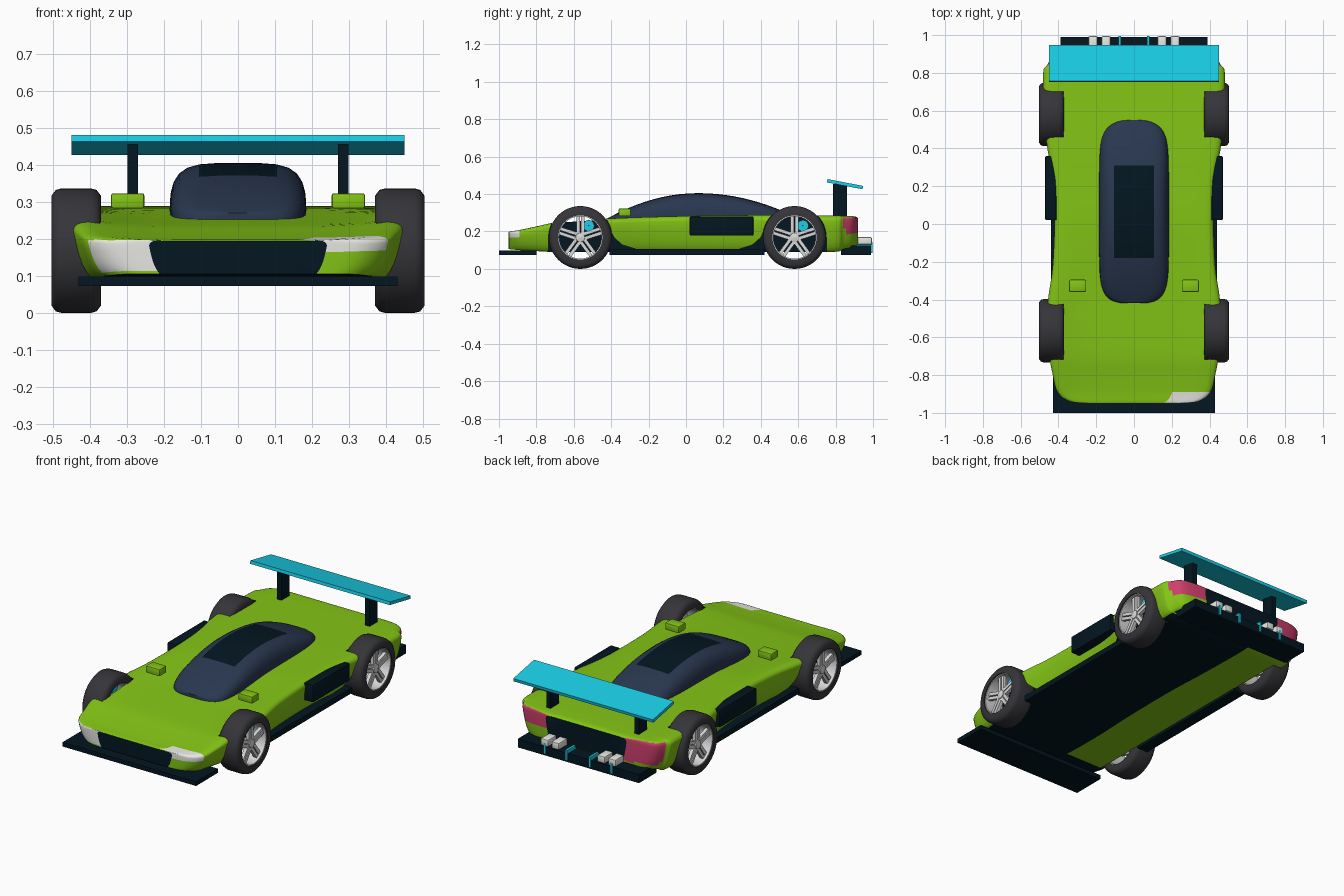
import bpy, bmesh, math
from mathutils import Matrix, Vector

if "Cube" in bpy.data.objects:
    bpy.data.objects.remove(bpy.data.objects["Cube"])


def material(name, r, g, b):
    m = bpy.data.materials.new(name)
    m.use_nodes = True
    m.diffuse_color = (r, g, b, 1)
    m.node_tree.nodes["Principled BSDF"].inputs["Base Color"].default_value = (r, g, b, 1)
    return m


GREEN = material("lime_paint", .23, .56, .008)
DARK = material("dark_carbon", .001, .008, .015)
NAVY = material("navy_glass", .022, .038, .078)
CYAN = material("cyan_paint", .01, .61, .79)
RUBBER = material("rubber_grey", .036, .036, .042)
SILVER = material("silver_metal", .70, .70, .70)
WHITE = material("lamp_white", .80, .80, .77)
PINK = material("tail_pink", .62, .05, .15)


def finish(name, bm, mats, smooth=True, rule=None):
    bmesh.ops.recalc_face_normals(bm, faces=bm.faces)
    if rule:
        for f in bm.faces:
            f.material_index = rule(f, f.calc_center_median())
    mesh = bpy.data.meshes.new(name)
    bm.to_mesh(mesh)
    bm.free()
    for m in mats:
        mesh.materials.append(m)
    ob = bpy.data.objects.new(name, mesh)
    bpy.context.collection.objects.link(ob)
    if smooth:
        shade(ob)
    return ob


def shade(ob):
    bpy.ops.object.select_all(action="DESELECT")
    ob.select_set(True)
    bpy.context.view_layer.objects.active = ob
    bpy.ops.object.shade_smooth_by_angle(angle=math.radians(40))


def loft(name, rings, mats, rule=None, closed=False, smooth=True):
    """Bridge closed rings; either cap the ends or join last ring to first."""
    bm = bmesh.new()
    rows = [[bm.verts.new(p) for p in ring] for ring in rings]
    n = len(rows[0])
    for a, b in zip(rows, rows[1:] + rows[:1] if closed else rows[1:]):
        for i in range(n):
            j = (i + 1) % n
            bm.faces.new((a[i], a[j], b[j], b[i]))
    if not closed:
        bm.faces.new(rows[0])
        bm.faces.new(rows[-1])
    return finish(name, bm, mats, smooth, rule)


def box(name, x, y, z, mat, bevel=0.0, tilt=0.0):
    """Box from (min, max) ranges, tilted about x."""
    bm = bmesh.new()
    size = Vector((x[1] - x[0], y[1] - y[0], z[1] - z[0]))
    mid = Vector((sum(x), sum(y), sum(z))) / 2
    bmesh.ops.create_cube(bm, size=1)
    bmesh.ops.scale(bm, vec=size, verts=bm.verts)
    if bevel:
        bmesh.ops.bevel(bm, geom=bm.edges[:], offset=bevel, segments=2, affect="EDGES", profile=.5)
    bmesh.ops.transform(bm, matrix=Matrix.Translation(mid) @ Matrix.Rotation(tilt, 4, "X"), verts=bm.verts)
    return finish(name, bm, [mat], bool(bevel))


def pair(name, x, y, z, mat, **kw):
    box("left_" + name, x, y, z, mat, **kw)
    box("right_" + name, (-x[1], -x[0]), y, z, mat, **kw)


def lathe(name, profile, centre, mat, segs=40):
    """Revolve a closed (x, radius) profile about a sideways axle."""
    turns = [math.tau * i / segs for i in range(segs)]
    rings = [[(centre[0] + x, centre[1] + r * math.cos(a), centre[2] + r * math.sin(a))
              for x, r in profile] for a in turns]
    return loft(name, rings, [mat], closed=True)


# Body shell: stations of y, half width, bottom height, top height
stations = [(-.95, .24, .105, .195), (-.94, .34, .105, .20), (-.89, .405, .10, .208),
            (-.8, .43, .095, .227), (-.7, .448, .09, .248), (-.55, .46, .09, .262),
            (-.4, .455, .09, .27), (-.22, .43, .09, .277), (.05, .42, .09, .284),
            (.25, .432, .09, .286), (.45, .465, .09, .288), (.78, .482, .09, .285),
            (.84, .46, .105, .284), (.9, .41, .12, .281), (.92, .26, .135, .272)]


def bezier(a, c, b, steps):
    return [tuple((1 - t) ** 2 * p + 2 * t * (1 - t) * q + t * t * r for p, q, r in zip(a, c, b))
            for t in (i / steps for i in range(steps + 1))]


def body_ring(y, w, zb, zt):
    wb, zs = .88 * w, zb + .85 * (zt - zb)
    dip = .018 * max(0, math.cos(3.3 * (y + .5)))    # hood sinks between the fenders
    half = [(0, zb), (wb / 3, zb)]
    half += bezier((wb, zb), (.96 * w, zb + .02), (w, zs), 6)
    half += bezier((w, zs), (w, zt), (.9 * w, zt), 5)[1:]
    half += [(.75 * w, zt - .6 * dip), (.5 * w, zt - dip), (0, zt - dip)]
    return [(x, y, z) for x, z in half] + [(-x, y, z) for x, z in half[-2:0:-1]]


def smooth_rows(rows, steps):
    """Catmull-Rom interpolation between stations."""
    out = []
    for i in range(len(rows) - 1):
        quad = [rows[max(i - 1, 0)], rows[i], rows[i + 1], rows[min(i + 2, len(rows) - 1)]]
        for t in (k / steps for k in range(steps)):
            out.append([b + t / 2 * (c - a + t * (2 * a - 5 * b + 4 * c - d + t * (3 * (b - c) + d - a)))
                        for a, b, c, d in zip(*quad)])
    return out + [rows[-1]]


def body_paint(f, c):
    if len(f.verts) > 4:
        return 1                                     # nose and tail panels
    if f.normal.z < -.9:                             # underside, one flank left green
        return 0 if c.x < -.13 and -.72 < c.y < .82 else 1
    if c.y < -.885 and abs(c.x) > .2:                # headlamps
        lit = c.z > .165 if c.x > 0 else c.z > .112 and f.normal.z < .6
        return 2 if lit else 0
    if c.y > .845 and abs(f.normal.z) < .75:         # tail lamps
        return 3 if c.z > (.2 if c.x > 0 else .145) else 0
    return 0


body = loft("body_shell", [body_ring(*s) for s in smooth_rows(stations, 4)],
            [GREEN, DARK, WHITE, PINK], body_paint)

# Wheels, each in a well that flares towards the middle of the car
AXLE, R = .168, .168
for end, wy, toward in (("front", -.565, 1), ("rear", .58, -1)):
    for side, s in (("left", 1), ("right", -1)):
        arch = [(.17 * math.cos(a), .17 * math.sin(a)) for a in (math.pi * i / 24 for i in range(25))]
        outline = [(.3, -.13), (.3, -.063), (.225, -.04), (.18, .0)] + arch[1:] + [(-.17, -.13)]
        well = loft("wheel_well_cutter",
                    [[(s * x, wy + toward * y, AXLE + z) for y, z in outline] for x in (.374, .6)],
                    [DARK], smooth=False)
        cut = body.modifiers.new("well", "BOOLEAN")
        cut.object, cut.operation, cut.solver = well, "DIFFERENCE", "EXACT"
        cut.material_mode = "TRANSFER"
        bpy.context.view_layer.objects.active = body
        bpy.ops.object.modifier_apply(modifier=cut.name)
        bpy.data.objects.remove(well)

        name = f"{end}_{side}_"
        hub = (s * .437, wy, AXLE)
        lathe(name + "tyre", [(-.067, .118), (-.067, .148), (-.055, R - .004), (-.04, R), (.04, R),
                              (.055, R - .004), (.067, .148), (.067, .118)], hub, RUBBER, 48)
        lathe(name + "rim", [(-.06, .113), (-.06, .12), (.06, .12), (.06, .113)], hub, SILVER)
        lathe(name + "hub", [(s * .01, .001), (s * .01, .03), (s * .05, .024), (s * .054, .001)],
              hub, SILVER, 20)
        lathe(name + "caliper", [(-.01, .001), (-.01, .03), (.01, .03), (.01, .001)],
              (s * .44, wy + .045, AXLE + .063), CYAN, 20)
        # Five twin spokes
        bm = bmesh.new()
        for k in range(5):
            for off in (-.012, .012):
                made = bmesh.ops.create_cube(bm, size=1)["verts"]
                bmesh.ops.scale(bm, vec=(.02, .018, .1), verts=made)
                bmesh.ops.translate(bm, vec=(s * .035, off, .066), verts=made)
                bmesh.ops.rotate(bm, verts=made, matrix=Matrix.Rotation(math.tau * k / 5, 3, "X"))
        bmesh.ops.translate(bm, vec=hub, verts=bm.verts)
        finish(name + "spokes", bm, [SILVER], False)
shade(body)

# Canopy with a dark roof panel
ROOF_Y, ROOF_X = (-.18, .31), .105
MID, LONG, WIDE, BASE = .065, .485, .185, .23
ratios = [1, .995, .98, .94, .86, .74, ROOF_X / WIDE, .3]
rings = []
for y in sorted([MID - LONG * .999 * math.cos(math.pi * i / 30) for i in range(31)] + list(ROOF_Y)):
    u = (y - MID) / LONG
    w = WIDE * (1 - abs(u) ** 7) ** .27
    top = .405 - (.135 if u < 0 else .11) * u * u
    half = [(r * w, BASE + (top - BASE) * (1 - r ** 4.2) ** (1 / 4.2)) for r in ratios]
    rings.append([(x, y, z) for x, z in half] + [(0, y, top)] + [(-x, y, z) for x, z in half[::-1]])
loft("canopy", rings, [NAVY, DARK],
     lambda f, c: int(ROOF_Y[0] < c.y < ROOF_Y[1] and abs(c.x) < ROOF_X and f.normal.z > .5))

# Rear wing and its struts
box("rear_wing", (-.45, .45), (.753, .947), (.444, .462), CYAN, tilt=-.19)
pair("wing_strut", (.27, .298), (.785, .86), (.26, .455), DARK)

# Aero floor parts
box("front_splitter", (-.43, .43), (-1, -.8), (.073, .098), DARK)
box("rear_diffuser", (-.39, .39), (.83, .99), (.075, .125), DARK)
pair("side_skirt", (.37, .44), (-.41, .42), (.075, .107), DARK)

# Side intakes and mirrors
pair("side_intake", (.41, .47), (.02, .36), (.178, .28), DARK, bevel=.006)
pair("mirror", (.253, .343), (-.36, -.295), (.282, .323), GREEN, bevel=.006)

# Exhaust tips and diffuser fins
for x in (.148, .217):
    pair("exhaust_tip", (x - .024, x + .024), (.9, .994), (.13, .17), WHITE, bevel=.006)
for x in (.075, .215):
    pair("diffuser_fin", (x - .007, x + .007), (.9, .996), (.085, .145), CYAN)
